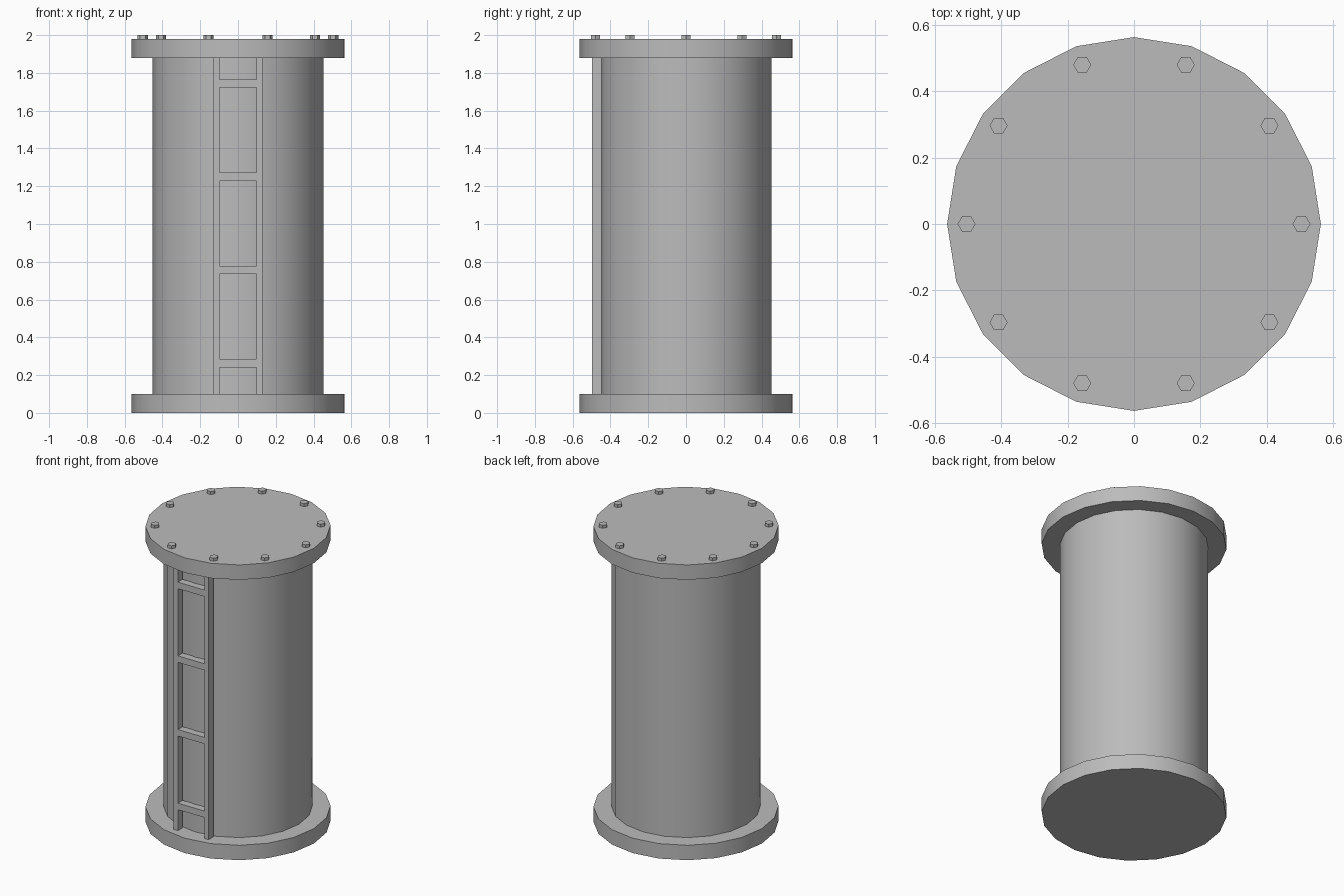
import bpy
import math

cube = bpy.data.objects.get("Cube")
if cube:
    bpy.data.objects.remove(cube, do_unlink=True)

grey = bpy.data.materials.new("plain_grey")
grey.use_nodes = True
grey.diffuse_color = (0.5, 0.5, 0.5, 1)
grey.node_tree.nodes["Principled BSDF"].inputs["Base Color"].default_value = grey.diffuse_color


def cylinder(name, radius, bottom, top, sides, x=0, y=0, smooth=True):
    """Upright prism with one corner on the +x axis."""
    bpy.ops.mesh.primitive_cylinder_add(
        vertices=sides, radius=radius, depth=top - bottom,
        location=(x, y, (bottom + top) / 2), rotation=(0, 0, math.pi / 2))
    obj = bpy.context.object
    obj.name = name
    obj.data.materials.append(grey)
    if smooth:
        bpy.ops.object.shade_smooth_by_angle(angle=math.radians(30))
    return obj


def box(name, low, high):
    bpy.ops.mesh.primitive_cube_add(
        size=1, location=[(a + b) / 2 for a, b in zip(low, high)])
    obj = bpy.context.object
    obj.name = name
    obj.scale = [b - a for a, b in zip(low, high)]
    obj.data.materials.append(grey)
    return obj


# Drum and its two flanges
BASE, LID = 0.1, 1.88
cylinder("drum_body", 0.452, BASE, LID, 20)
cylinder("bottom_flange", 0.5625, 0, BASE, 20)
cylinder("top_flange", 0.5625, LID, 1.98, 20)

# Ring of hexagonal bolts on the lid
for i in range(10):
    a = math.tau * i / 10
    cylinder(f"bolt_{i + 1}", 0.027, 1.98, 2.0, 6,
             0.504 * math.cos(a), 0.504 * math.sin(a), smooth=False)

# Ladder on the front
FRONT, BACK = -0.497, -0.447
box("ladder_rail_right", (-0.13, FRONT, BASE), (-0.098, BACK, LID))
box("ladder_rail_left", (0.098, FRONT, BASE), (0.13, BACK, LID))
for i in range(4):
    z = 0.262 + 0.494 * i
    box(f"ladder_rung_{i + 1}", (-0.098, FRONT, z - 0.022), (0.098, BACK, z + 0.022))
